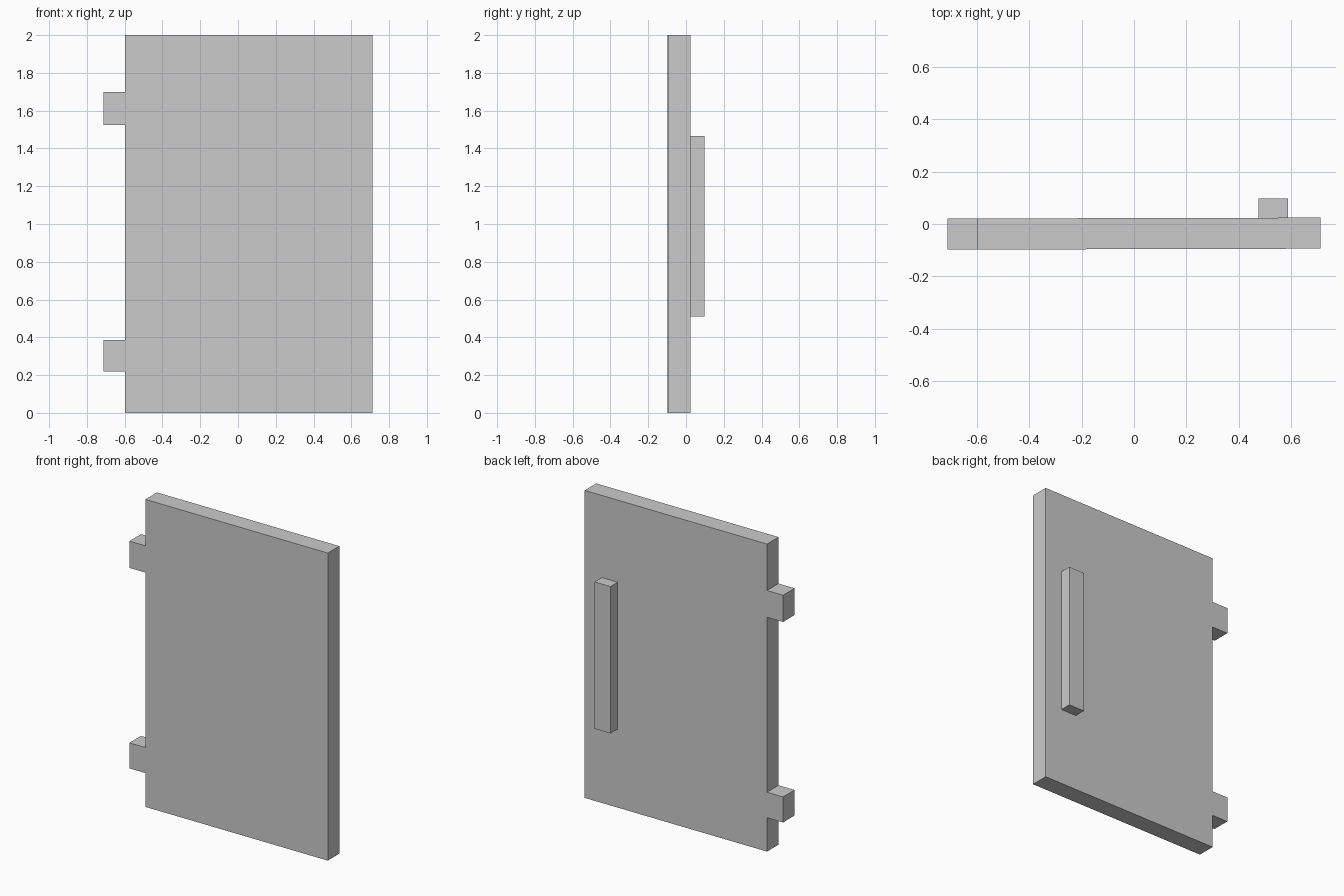
import bpy, bmesh, math
from mathutils import Matrix

if "Cube" in bpy.data.objects:
    bpy.data.objects.remove(bpy.data.objects["Cube"])

# The whole door is turned very slightly about z
TURN = Matrix.Rotation(0.0025, 4, 'Z')


def extruded(name, outline, y0, y1):
    """Extrude an (x, z) outline from y0 to y1."""
    bm = bmesh.new()
    face = bm.faces.new([bm.verts.new((x, y0, z)) for x, z in outline])
    res = bmesh.ops.extrude_face_region(bm, geom=[face])
    new = [v for v in res["geom"] if isinstance(v, bmesh.types.BMVert)]
    bmesh.ops.translate(bm, verts=new, vec=(0, y1 - y0, 0))
    bmesh.ops.recalc_face_normals(bm, faces=bm.faces)
    bm.transform(TURN)
    mesh = bpy.data.meshes.new(name)
    bm.to_mesh(mesh)
    bm.free()
    obj = bpy.data.objects.new(name, mesh)
    bpy.context.collection.objects.link(obj)
    return obj


# Door panel with two hinge tabs flush on its left edge
LEFT, RIGHT, TAB = -0.598, 0.712, -0.713
outline = [(LEFT, 0), (RIGHT, 0), (RIGHT, 2), (LEFT, 2)]
for low, high in ((1.524, 1.698), (0.22, 0.386)):
    outline += [(LEFT, high), (TAB, high), (TAB, low), (LEFT, low)]
extruded("door_panel", outline, -0.096, 0.0225)

# Tall pull handle on the back
extruded("handle", [(0.475, 0.511), (0.589, 0.511),
                    (0.589, 1.466), (0.475, 1.466)], 0.0225, 0.0965)
